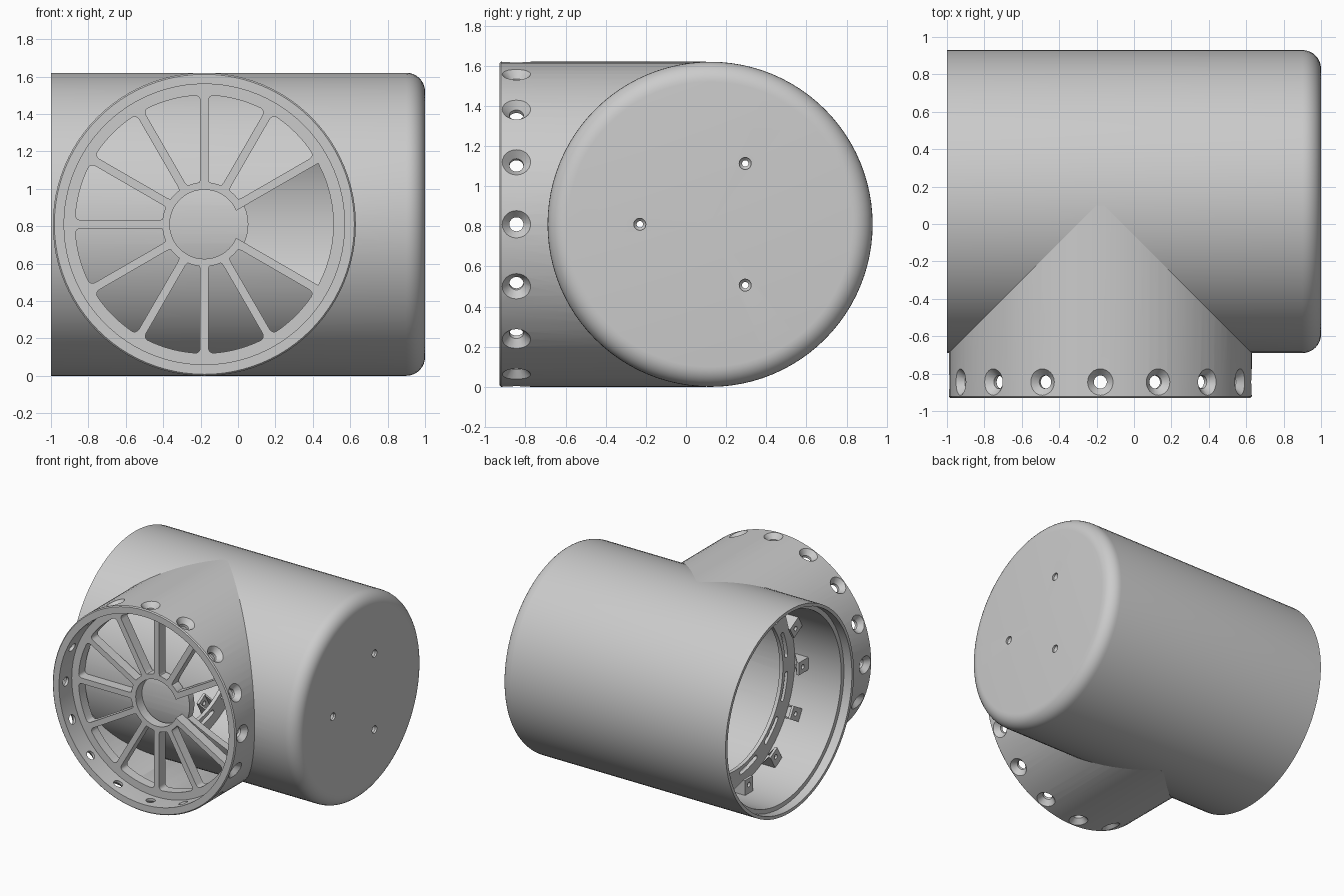
import bpy, bmesh
from math import sin, cos, asin, pi, radians
from mathutils import Matrix, Vector

cube = bpy.data.objects.get("Cube")
if cube:
    bpy.data.objects.remove(cube)

grey = bpy.data.materials.new("light_grey")
grey.use_nodes = True
COLOUR = (0.6, 0.6, 0.6, 1)
grey.diffuse_color = COLOUR
grey.node_tree.nodes["Principled BSDF"].inputs["Base Color"].default_value = COLOUR

R, WALL = 0.81, 0.06
BORE = R - WALL
# Local z runs along +x for the body and along -y for the branch
BODY = Matrix.Translation((0, 0.12, R)) @ Matrix.Rotation(pi / 2, 4, 'Y')
BRANCH = Matrix.Translation((-0.18, 0, R)) @ Matrix.Rotation(pi / 2, 4, 'X')
SPOKE = 0.022


def turn(angle):
    return Matrix.Rotation(angle, 4, 'Z')


def finish(bm, name):
    bmesh.ops.remove_doubles(bm, verts=bm.verts, dist=1e-5)
    bmesh.ops.recalc_face_normals(bm, faces=bm.faces)
    mesh = bpy.data.meshes.new(name)
    bm.to_mesh(mesh)
    bm.free()
    mesh.materials.append(grey)
    ob = bpy.data.objects.new(name, mesh)
    bpy.context.collection.objects.link(ob)
    return ob


def lathe(bm, profile, matrix, steps=96):
    """Spin a closed (radius, height) outline about local z."""
    verts = [bm.verts.new((r, 0, h)) for r, h in profile]
    edges = [bm.edges.new((a, b)) for a, b in zip(verts, verts[1:] + verts[:1])
             if a.co.x + b.co.x > 0]
    out = bmesh.ops.spin(bm, geom=verts + edges, cent=(0, 0, 0), axis=(0, 0, 1),
                         angle=2 * pi, steps=steps)
    new = {v for e in edges for f in e.link_faces for v in f.verts}
    todo = list(new)
    while todo:
        for e in todo.pop().link_edges:
            for v in e.verts:
                if v not in new:
                    new.add(v)
                    todo.append(v)
    bmesh.ops.transform(bm, matrix=matrix, verts=list(new))


def prism(bm, points, low, high, matrix, corners=(), round_by=0.0):
    """Extrude a flat outline along local z, rounding the chosen corners."""
    base = [bm.verts.new((x, y, low)) for x, y in points]
    top = [bm.verts.new((x, y, high)) for x, y in points]
    bm.faces.new(base[::-1])
    bm.faces.new(top)
    n = len(points)
    for i in range(n):
        j = (i + 1) % n
        bm.faces.new((base[i], base[j], top[j], top[i]))
    bmesh.ops.transform(bm, matrix=matrix, verts=base + top)
    if corners:
        edges = [bm.edges.get((base[c], top[c])) for c in corners]
        bmesh.ops.bevel(bm, geom=edges, offset=round_by, segments=4,
                        profile=0.5, affect='EDGES')


def sector(inner, outer, half, gap, n=12):
    """Outline of a ring sector centred on local x, held back from the spokes."""
    pts = []
    for r, s in ((inner, -1), (outer, 1)):
        lim = half - asin(gap / r)
        pts += [(r * cos(a), r * sin(a)) for a in
                (-s * lim + 2 * s * lim * i / n for i in range(n + 1))]
    return pts


def carve(ob, cutter_bm):
    cutter = finish(cutter_bm, "cutter")
    cutter.hide_render = True
    mod = ob.modifiers.new("carve", 'BOOLEAN')
    mod.operation, mod.solver, mod.object = 'DIFFERENCE', 'EXACT', cutter
    mesh = bpy.data.meshes.new_from_object(
        ob.evaluated_get(bpy.context.evaluated_depsgraph_get()))
    ob.modifiers.clear()
    ob.data = mesh
    bpy.data.objects.remove(cutter)


# Main body: open stepped mouth at -x, rounded closed end at +x
bm = bmesh.new()
fillet = [(R - 0.1 + 0.1 * cos(a), 0.9 + 0.1 * sin(a))
          for a in (pi / 2 * i / 8 for i in range(9))]
lathe(bm, [(0.785, -1), (R, -1)] + fillet
      + [(0, 1), (0, 0.93), (BORE, 0.93), (BORE, -0.93), (0.785, -0.93)], BODY)
main_body = finish(bm, "main_body")

# Window from the branch into the body, and three stepped holes in the end cap
bm = bmesh.new()
prism(bm, sector(0.235, 0.69, radians(30), SPOKE), 0.3, 0.9, BRANCH)
for k in range(3):
    spot = BODY @ turn(-pi / 2 + k * 2 * pi / 3) @ Matrix.Translation((0.35, 0, 0))
    lathe(bm, [(0, 0.85), (0.016, 0.85), (0.016, 0.97), (0.03, 0.985),
               (0.03, 1.05), (0, 1.05)], spot, 20)
carve(main_body, bm)

# Side branch: tube trimmed to the body
bm = bmesh.new()
lathe(bm, [(BORE, -0.1), (R, -0.1), (R, 0.922), (R - 0.008, 0.93),
           (BORE, 0.93)], BRANCH)
side_branch = finish(bm, "side_branch")
bm = bmesh.new()
lathe(bm, [(0, -1.5), (0.79, -1.5), (0.79, 1.5), (0, 1.5)], BODY)
carve(side_branch, bm)

# Countersunk screw holes round the branch rim
bm = bmesh.new()
for k in range(16):
    aim = (BRANCH @ turn(k * pi / 8) @ Matrix.Translation((0, 0, 0.845))
           @ Matrix.Rotation(pi / 2, 4, 'Y'))
    lathe(bm, [(0, 0.7), (0.035, 0.7), (0.035, 0.77), (0.08, 0.82), (0, 0.82)], aim, 24)
carve(side_branch, bm)

# Spoked grille set inside the branch
bm = bmesh.new()
lathe(bm, [(0, 0.69), (BORE + 0.005, 0.69), (BORE + 0.005, 0.77), (0, 0.77)], BRANCH)
grille = finish(bm, "spoked_grille")
bm = bmesh.new()
pocket = sector(0.225, 0.69, pi / 12, SPOKE)
for k in range(1, 11):
    prism(bm, pocket, 0.6, 0.85, BRANCH @ turn(pi / 12 + k * pi / 6),
          corners=(0, 12, 13, 25), round_by=0.03)
carve(grille, bm)
bm = bmesh.new()
lathe(bm, [(0, 0.6), (0.185, 0.6), (0.185, 0.85), (0, 0.85)], BRANCH, 48)
carve(grille, bm)
bm = bmesh.new()
prism(bm, sector(0.12, 0.69, radians(30), SPOKE), 0.59, 0.86, BRANCH)
carve(grille, bm)

# Slotted mounting ring inside the body
bm = bmesh.new()
lathe(bm, [(0.6, -0.52), (BORE + 0.005, -0.52), (BORE + 0.005, -0.49), (0.6, -0.49)], BODY)
ring = finish(bm, "mounting_ring")
bm = bmesh.new()
for k in range(12):
    prism(bm, sector(0.63, 0.665, radians(10), 0.001), -0.6, -0.4,
          BODY @ turn(pi / 12 + k * pi / 6), corners=(0, 12, 13, 25), round_by=0.015)
carve(ring, bm)

# Twelve brackets: drilled tab plus two triangular gussets
tabs, holes, gussets = bmesh.new(), bmesh.new(), bmesh.new()
side = Matrix.Rotation(pi / 2, 4, 'X')
for k in range(12):
    at = BODY @ turn(k * pi / 6)
    prism(tabs, [(0.63, -0.05), (0.755, -0.05), (0.755, 0.05), (0.63, 0.05)],
          -0.64, -0.62, at)
    lathe(holes, [(0, -0.7), (0.018, -0.7), (0.018, -0.6), (0, -0.6)],
          at @ Matrix.Translation((0.68, 0, 0)), 16)
    for low in (-0.05, 0.038):
        prism(gussets, [(0.63, -0.625), (0.755, -0.625), (0.755, -0.515)],
              low, low + 0.012, at @ side)
bracket_tabs = finish(tabs, "bracket_tabs")
carve(bracket_tabs, holes)
bracket_gussets = finish(gussets, "bracket_gussets")

# Smooth the curved faces, keep the edges crisp
bpy.ops.object.select_all(action='DESELECT')
for ob in (main_body, side_branch, grille, ring, bracket_tabs, bracket_gussets):
    ob.select_set(True)
bpy.context.view_layer.objects.active = main_body
bpy.ops.object.shade_smooth_by_angle(angle=radians(30))
